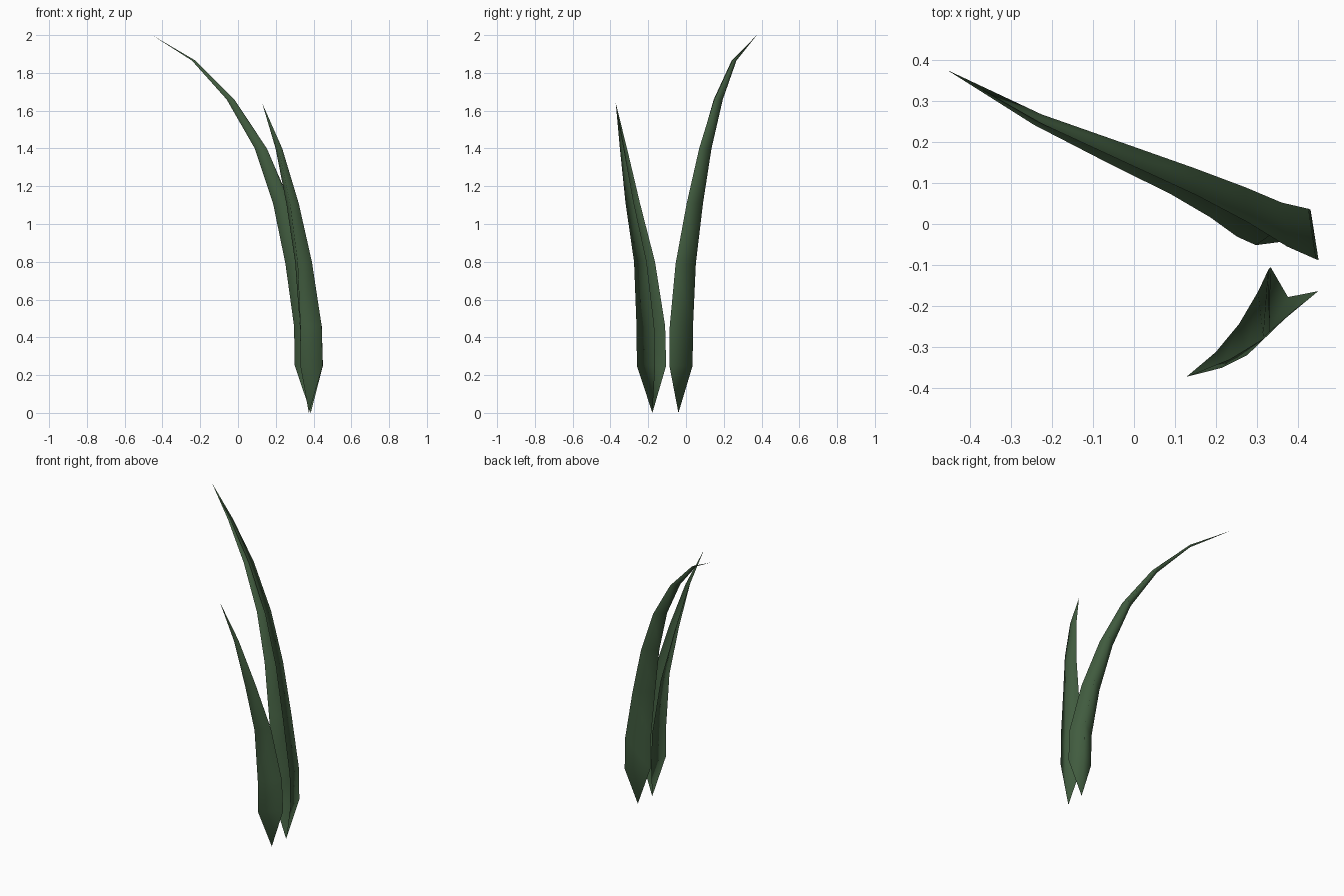
import bpy
import bmesh
from mathutils import Vector

cube = bpy.data.objects.get("Cube")
if cube:
    bpy.data.objects.remove(cube, do_unlink=True)

# One dark leaf green for both blades
green = bpy.data.materials.new("leaf_green")
green.use_nodes = True
colour = (0.053, 0.107, 0.050, 1.0)
green.diffuse_color = colour
shader = next(n for n in green.node_tree.nodes if n.type == "BSDF_PRINCIPLED")
shader.inputs["Base Color"].default_value = colour
shader.inputs["Roughness"].default_value = 0.8


def grass_blade(name, root, tip, spine, widths, left_wing, right_wing):
    """Open folded leaf: a spine with a wing on each side, pointed at both ends.

    Each wing is a pair of sideways offsets, blended from the bottom to the top
    of the blade and scaled by the width of the row.
    """
    bm = bmesh.new()
    rows = []
    for point, width in zip(spine, widths):
        centre = Vector(point)
        blend = (centre.z / tip[2]) ** 2
        row = []
        for low, high in (left_wing, right_wing):
            offset = Vector(low).lerp(Vector(high), blend) * width
            row.append(bm.verts.new(centre + offset.to_3d()))
        row.insert(1, bm.verts.new(centre))
        rows.append(row)

    # Strips between neighbouring rows, then the pointed ends
    root_vert, tip_vert = bm.verts.new(root), bm.verts.new(tip)
    for side in range(2):
        for lower, upper in zip(rows, rows[1:]):
            bm.faces.new((lower[side], lower[side + 1],
                          upper[side + 1], upper[side]))
        bm.faces.new((root_vert, rows[0][side + 1], rows[0][side]))
        bm.faces.new((rows[-1][side], rows[-1][side + 1], tip_vert))
    for face in bm.faces:
        face.smooth = True

    mesh = bpy.data.meshes.new(name)
    bm.to_mesh(mesh)
    bm.free()
    mesh.materials.append(green)
    blade = bpy.data.objects.new(name, mesh)
    bpy.context.collection.objects.link(blade)
    return blade


# Long blade arching back and to one side
grass_blade(
    "tall_grass_blade",
    root=(0.385, -0.04, 0), tip=(-0.455, 0.375, 2),
    spine=[(0.43, 0.035, 0.25), (0.425, 0.037, 0.46), (0.36, 0.052, 0.79),
           (0.27, 0.09, 1.11), (0.15, 0.135, 1.4), (-0.02, 0.195, 1.66),
           (-0.225, 0.267, 1.865)],
    widths=[1, 1, 0.87, 0.7, 0.53, 0.37, 0.18],
    left_wing=((-0.13, -0.085), (-0.10, -0.15)),
    right_wing=((0.02, -0.123), (-0.01, -0.123)),
)

# Shorter blade leaning forward
grass_blade(
    "short_grass_blade",
    root=(0.375, -0.178, 0), tip=(0.128, -0.372, 1.64),
    spine=[(0.33, -0.26, 0.25), (0.33, -0.262, 0.46), (0.315, -0.275, 0.8),
           (0.275, -0.32, 1.11), (0.215, -0.35, 1.4)],
    widths=[1, 0.98, 0.72, 0.5, 0.25],
    left_wing=((0.005, 0.155), (-0.09, 0.15)),
    right_wing=((0.12, 0.097), (0.06, 0.08)),
)
